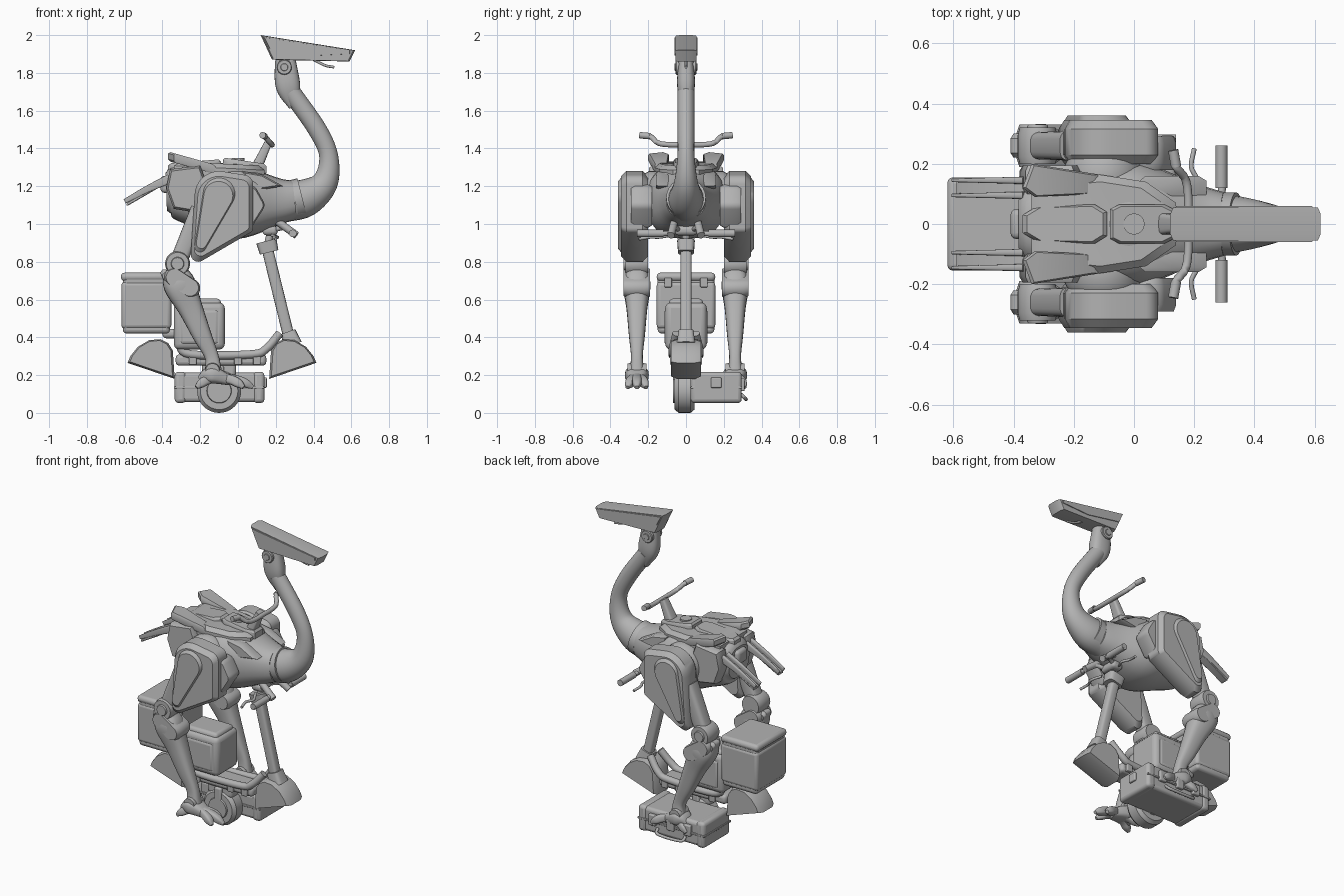
import bpy, bmesh, math
from mathutils import Vector
from mathutils.geometry import convex_hull_2d

default_cube = bpy.data.objects.get("Cube")
if default_cube:
    bpy.data.objects.remove(default_cube, do_unlink=True)

colour = (.45, .45, .45, 1)
grey = bpy.data.materials.new("plain grey")
grey.use_nodes = True
grey.diffuse_color = colour
grey.node_tree.nodes["Principled BSDF"].inputs["Base Color"].default_value = colour


def finish(name, bm, pair=False, bevel=0):
    """Turn a bmesh into an object; pair adds its twin on the other side."""
    bmesh.ops.recalc_face_normals(bm, faces=bm.faces)
    mesh = bpy.data.meshes.new(name)
    bm.to_mesh(mesh)
    bm.free()
    mesh.materials.append(grey)
    mesh.shade_smooth()
    mesh.set_sharp_from_angle(angle=math.radians(35))
    part = bpy.data.objects.new(name, mesh)
    bpy.context.collection.objects.link(part)
    if pair:
        mirror = part.modifiers.new("Mirror", 'MIRROR')
        mirror.use_axis = (False, True, False)
        mirror.use_mirror_merge = False
    if bevel:
        rounding = part.modifiers.new("Bevel", 'BEVEL')
        rounding.width, rounding.segments = bevel, 3


def skin(name, rings, pair):
    """Join rings of points into a closed surface."""
    bm = bmesh.new()
    rings = [[bm.verts.new(co) for co in ring] for ring in rings]
    for lower, upper in zip(rings, rings[1:]):
        for i in range(len(lower)):
            bm.faces.new((lower[i - 1], lower[i], upper[i], upper[i - 1]))
    bm.faces.new(rings[0])
    bm.faces.new(rings[-1])
    finish(name, bm, pair)


def prism(name, outline, span, edge=.9, flat=False, slope=0, pair=False):
    """Side outline (top outline when flat) with chamfered rims of scale edge."""
    middle = sum((Vector(p) for p in outline), Vector((0, 0))) / len(outline)
    start, end = span
    soft = (end - start) * .2
    rings = []
    for depth, scale in ((start, edge), (start + soft, 1), (end - soft, 1), (end, edge)):
        points = [middle + (Vector(p) - middle) * scale for p in outline]
        if flat:
            rings.append([(p.x, p.y, depth + slope * p.x) for p in points])
        else:
            rings.append([(p.x, depth, p.y) for p in points])
    skin(name, rings, pair)


def hull(name, circles, span, edge=.9, pair=False):
    """Prism whose outline wraps round circles given as (x, z, radius)."""
    turns = [math.tau * i / 32 for i in range(32)]
    points = [Vector((x + r * math.cos(a), z + r * math.sin(a))) for x, z, r in circles for a in turns]
    prism(name, [points[i] for i in convex_hull_2d(points)], span, edge, pair=pair)


def both_sides(outline):
    return outline + [(x, -y) for x, y in reversed(outline)]


def box(name, at, size, bevel=.02, pair=False):
    bm = bmesh.new()
    bmesh.ops.create_cube(bm, size=1)
    for vert in bm.verts:
        vert.co = [centre + unit * length for centre, unit, length in zip(at, vert.co, size)]
    finish(name, bm, pair, bevel)


def spline(knots, steps):
    """Smooth curve through all the knots."""
    knots = [knots[0] * 2 - knots[1], *knots, knots[-1] * 2 - knots[-2]]
    path = []
    for a, b, c, d in zip(knots, knots[1:], knots[2:], knots[3:]):
        for i in range(steps):
            t = i / steps
            path.append(b + ((c - a) + ((a * 2 - b * 5 + c * 4 - d) + (b * 3 - a - c * 3 + d) * t) * t) * t / 2)
    return path + [knots[-2]]


def loft(name, knots, width=1, power=2, pair=False):
    """Rounded skin through (x, y, z, radius); a higher power is squarer."""
    path = spline([Vector(k) for k in knots], 5)
    rings = []
    for i, knot in enumerate(path):
        before, after = path[max(i - 1, 0)], path[min(i + 1, len(path) - 1)]
        along = (after - before).xyz.normalized()
        side = Vector((0, 1, 0)) if abs(along.y) < .75 else Vector((1, 0, 0))
        side = (side - along * side.dot(along)).normalized()
        up = along.cross(side)
        ring = []
        for k in range(24):
            angle = math.tau * k / 24
            c, s = (math.copysign(abs(f(angle)) ** (2 / power), f(angle)) for f in (math.cos, math.sin))
            ring.append(knot.xyz + (side * c * width + up * s) * knot.w)
        rings.append(ring)
    skin(name, rings, pair)


def limb(name, knots, y=0, **shape):
    """Loft through (x, z, radius) at a constant y."""
    loft(name, [(x, y, z, r) for x, z, r in knots], **shape)


def tube(name, points, radius, pair=False):
    loft(name, [(*p, radius) for p in points], pair=pair)


# Torso, neck and head
limb("body", [(-.38, 1.17, .1), (-.33, 1.17, .14), (-.2, 1.15, .17), (0, 1.12, .2), (.2, 1.12, .13), (.3, 1.13, .1)],
     width=1.05, power=2.4)
limb("neck", [(.25, 1.12, .11), (.36, 1.14, .1), (.46, 1.22, .07), (.48, 1.36, .05), (.42, 1.5, .05), (.28, 1.7, .05)],
     width=.9)
limb("neck_collar", [(.3, 1.13, .105), (.34, 1.14, .105)])
limb("upper_neck", [(.3, 1.62, .03), (.265, 1.73, .065), (.25, 1.87, .055)], width=.72, power=2.6)
prism("head", [(.12, 2), (.62, 1.92), (.59, 1.86), (.18, 1.87)], span=(-.055, .055), edge=.96)
prism("head_shell", [(.13, 1.99), (.6, 1.92), (.6, 1.9), (.4, 1.89), (.16, 1.93)], span=(-.06, .06), edge=.96)
tube("chin_hook", [(.4, 0, 1.87), (.46, 0, 1.84), (.51, 0, 1.83)], radius=.007)
hull("head_hinge", [(.245, 1.83, .04)], span=(.03, .055), pair=True)
hull("head_hinge_cap", [(.245, 1.83, .02)], span=(.05, .06), pair=True)

# Back armour and tail
prism("back_shell", both_sides([(-.34, .14), (-.12, .165), (.04, .14), (.14, .07)]), span=(1.2, 1.315),
      edge=.85, flat=True, slope=-.05)
prism("saddle", both_sides([(-.37, .03), (-.32, .06), (-.13, .065), (-.09, .04)]), span=(1.29, 1.35),
      flat=True, slope=.08)
prism("front_hatch", both_sides([(-.08, .05), (-.05, .065), (.1, .065), (.15, .04)]), span=(1.28, 1.34),
      flat=True, slope=-.15)
tube("filler_cap", [(0, 0, 1.32), (0, 0, 1.35)], radius=.035)
box("tail_block", at=(-.37, 0, 1.21), size=(.08, .1, .09))
prism("back_fins", [(-.37, .12), (-.34, .2), (-.12, .165), (-.12, .1), (-.33, .09)], span=(1.23, 1.28),
      flat=True, slope=-.28, pair=True)
prism("side_panels", [(-.36, 1.29), (-.2, 1.31), (-.16, 1.2), (-.22, 1.06), (-.34, 1.08), (-.38, 1.19)],
      span=(.1, .195), pair=True)
prism("shoulder_panels", [(.02, 1.28), (.13, 1.26), (.24, 1.2), (.05, 1.17)], span=(.08, .16), edge=.8, pair=True)
prism("tail_feathers", [(-.59, .1), (-.59, .15), (-.36, .15), (-.36, .09)], span=(1.435, 1.455),
      flat=True, slope=.58, pair=True)
for rail_y in (.095, .145):
    loft("tail_rails", [(-.6, rail_y, 1.12, .012), (-.48, rail_y, 1.185, .018), (-.36, rail_y, 1.24, .025)],
         width=.5, power=4, pair=True)

# Legs, each on the plane y = leg
leg = .26
hull("hip_joints", [(-.1, 1.15, .13)], span=(.1, .22), pair=True)
hull("thighs", [(-.1, 1.15, .13), (.03, 1.21, .05), (.05, .98, .03), (-.21, .84, .04)], span=(.2, .345),
     edge=.88, pair=True)
hull("thigh_covers", [(-.1, 1.16, .085), (-.2, .88, .03)], span=(.28, .36), pair=True)
hull("thigh_guards", [(.05, 1.15, .06), (.1, 1.1, .04), (.06, 1, .02)], span=(.18, .29), pair=True)
limb("upper_legs", [(-.2, 1.08, .05), (-.32, .79, .045)], y=leg, power=3.5, pair=True)
hull("knees", [(-.32, .79, .066)], span=(.2, .32), pair=True)
hull("knee_caps", [(-.32, .79, .035)], span=(.3, .33), pair=True)
limb("shins", [(-.34, .76, .06), (-.31, .68, .085), (-.25, .55, .065), (-.19, .41, .05), (-.14, .3, .037),
               (-.13, .22, .045)], y=leg, width=.85, power=2.8, pair=True)
hull("shin_guards", [(-.39, .74, .02), (-.31, .58, .02), (-.22, .43, .01)], span=(.22, .3), pair=True)
hull("shin_cuffs", [(-.34, .72, .05), (-.25, .66, .05)], span=(.19, .33), pair=True)
hull("ankles", [(-.135, .225, .04)], span=(.21, .31), pair=True)
limb("feet", [(-.2, .17, .025), (-.14, .2, .045), (-.04, .17, .025)], y=leg, width=1.4, power=3, pair=True)
for spread, reach in ((-.05, .13), (0, .18), (.05, .13), (-.05, -.12), (.05, -.12)):
    loft("toes", [(-.1 + reach * bend, leg + spread * bend, .19 - drop, radius) for bend, drop, radius in
                  ((0, 0, .025), (.5, .015, .025), (.8, .035, .023), (1, .055, .01))], power=3, pair=True)

# Scooter frame and wheel
tube("deck_rails", [(-.31, .07, .46), (-.31, .07, .37), (-.25, .07, .31), (.07, .07, .31), (.15, .07, .34),
                    (.22, .05, .42)], radius=.022, pair=True)
for bracket_x in (-.24, 0, .1):
    box("deck_brackets", at=(bracket_x, .07, .28), size=(.04, .03, .05), bevel=.005, pair=True)
box("deck", at=(-.09, 0, .28), size=(.48, .14, .06))
box("wheel_fork", at=(-.1, -.01, .18), size=(.05, .12, .14), bevel=.01)
box("wheel_mount", at=(-.1, -.01, .23), size=(.18, .08, .08))
hull("wheel", [(-.1, .117, .117)], span=(-.06, .045), edge=.85)
hull("wheel_hub", [(-.1, .117, .07)], span=(-.07, .05))
fender = [(.165, .18), (.175, .33), (.2, .37), (.24, .39), (.3, .385), (.36, .35), (.4, .3), (.415, .265)]
prism("front_fender", fender, span=(-.08, .08))
prism("rear_fender", [(-.17 - x, z) for x, z in fender], span=(-.08, .08))
limb("stem_base", [(.29, .36, .05), (.265, .43, .04)], power=4)
limb("stem", [(.275, .38, .03), (.15, .89, .03)], power=3.5)
limb("stem_clamp", [(.165, .85, .05), (.15, .91, .055)], width=.85, power=4)
tube("stem_neck", [(.155, 0, .88), (.17, 0, .96), (.15, 0, 1.02)], radius=.02)

# Handlebars
box("bar_mount", at=(.17, 0, .965), size=(.08, .12, .05))
tube("lower_bars", [(.17, .03, .96), (.24, .06, .98), (.29, .1, .95), (.29, .26, .95)], radius=.013, pair=True)
tube("lower_grips", [(.29, .12, .95), (.29, .26, .95)], radius=.02, pair=True)
tube("bar_brackets", [(.2, .06, 1.02), (.31, .08, .94)], radius=.02, pair=True)
tube("brake_levers", [(.18, .08, .94), (.21, .14, .93), (.19, .19, .93), (.2, .25, .92)], radius=.008, pair=True)
loft("upper_bar_post", [(.09, 0, 1.28, .03), (.16, 0, 1.43, .02)], width=1.3, power=4)
tube("upper_bars", [(.18, 0, 1.42), (.18, .09, 1.42), (.17, .15, 1.43), (.14, .19, 1.465), (.13, .24, 1.47)],
     radius=.014, pair=True)
tube("upper_grips", [(.14, .19, 1.465), (.13, .245, 1.47)], radius=.017, pair=True)

# Luggage boxes
box("rear_box", at=(-.485, 0, .58), size=(.25, .3, .32))
box("rear_box_shell", at=(-.485, 0, .57), size=(.265, .31, .25))
box("rear_box_lid", at=(-.485, 0, .72), size=(.27, .31, .045))
box("rear_rack", at=(-.34, 0, .42), size=(.12, .16, .05))
box("rear_box_hinges", at=(-.35, .095, .69), size=(.02, .04, .05), bevel=.005, pair=True)
box("seat_box", at=(-.205, 0, .46), size=(.27, .22, .25), bevel=.03)
box("seat_box_sides", at=(-.205, 0, .455), size=(.21, .23, .19))
box("seat_box_lid", at=(-.205, 0, .58), size=(.23, .18, .05))

# Hard case under the left foot
case_y, case_z = .16, .135
box("case", at=(-.1, case_y, case_z), size=(.47, .26, .155))
for band_x in (-.305, .11):
    box("case_band", at=(band_x, case_y, case_z), size=(.06, .27, .165))
box("case_seam", at=(-.1, case_y, case_z), size=(.48, .275, .012), bevel=.003)
for latch_x in (-.22, -.1, .03):
    box("case_latch", at=(latch_x, .295, .15), size=(.05, .03, .07), bevel=.006)
box("end_latch", at=(.14, case_y, .16), size=(.025, .055, .055), bevel=.006)
tube("case_handle", [(-.2, .29, .1), (-.18, .315, .075), (-.02, .315, .075), (0, .29, .1)], radius=.009)
